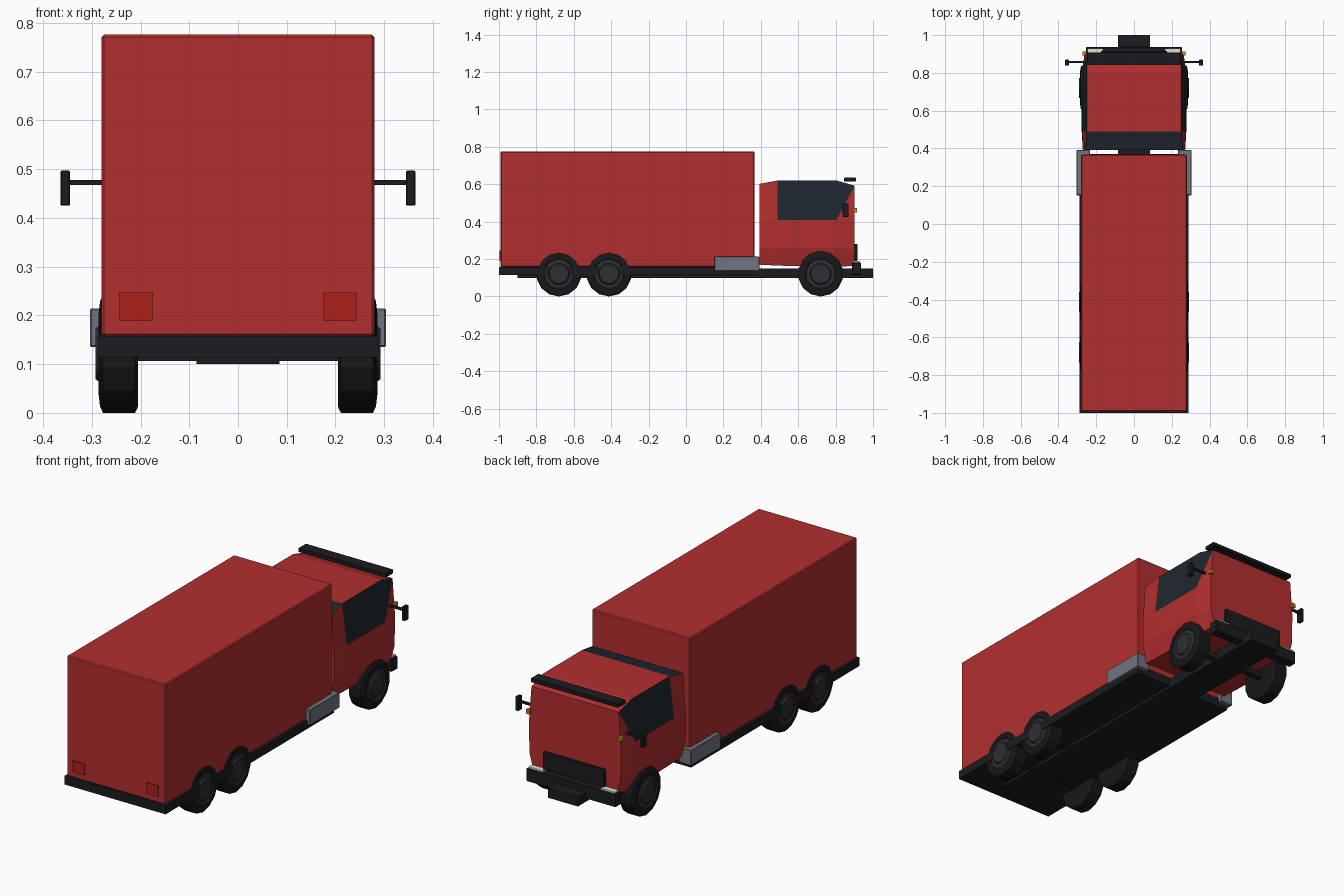
import bpy, bmesh, math

if "Cube" in bpy.data.objects:
    bpy.data.objects.remove(bpy.data.objects["Cube"])


def material(name, rgb):
    m = bpy.data.materials.new(name)
    m.diffuse_color = (*rgb, 1)
    m.use_nodes = True
    m.node_tree.nodes["Principled BSDF"].inputs["Base Color"].default_value = m.diffuse_color
    return m


RED = material("red_paint", (0.45, 0.028, 0.028))
BLACK = material("black", (0.011, 0.012, 0.014))
TYRE = material("tyre", (0.009, 0.009, 0.009))
RIM = material("rim", (0.027, 0.028, 0.034))
GLASS = material("glass", (0.014, 0.02, 0.028))
STEEL = material("steel", (0.16, 0.18, 0.21))
AMBER = material("amber", (0.6, 0.22, 0.02))
TAIL = material("tail_red", (0.42, 0.015, 0.01))
LAMP = material("lamp_white", (0.75, 0.75, 0.68))


def finish(name, bm, *mats):
    bmesh.ops.recalc_face_normals(bm, faces=bm.faces[:])
    me = bpy.data.meshes.new(name)
    bm.to_mesh(me)
    bm.free()
    for m in mats:
        me.materials.append(m)
    ob = bpy.data.objects.new(name, me)
    bpy.context.collection.objects.link(ob)
    return ob


def box(name, x, y, z, mat, bevel=0.0, mirror=False):
    """Box from (min, max) ranges, optionally mirrored across x = 0."""
    bm = bmesh.new()
    bmesh.ops.create_cube(bm, size=1)
    for v in bm.verts:
        for i, (lo, hi) in enumerate((x, y, z)):
            v.co[i] = lo + (v.co[i] + 0.5) * (hi - lo)
    if bevel:
        bmesh.ops.bevel(bm, geom=bm.edges[:], offset=bevel, segments=1, affect='EDGES')
    ob = finish(name, bm, mat)
    if mirror:
        ob.modifiers.new("mirror", 'MIRROR')
    return ob


# Chassis, deck and cargo box
box("chassis_beam", (-0.085, 0.085), (-0.90, 1.0), (0.10, 0.15), BLACK)
box("cargo_deck", (-0.288, 0.288), (-1.0, 0.37), (0.114, 0.158), BLACK)
box("cargo_box", (-0.28, 0.28), (-0.992, 0.367), (0.157, 0.776), RED, 0.005)
box("tail_light", (0.175, 0.243), (-0.998, -0.98), (0.19, 0.247), TAIL, mirror=True)
box("side_tank", (0.232, 0.304), (0.152, 0.392), (0.135, 0.214), STEEL, 0.003, True)

# Cab: sections along y, each with four (half width, height) points
sections = [
    (0.392, [(0.250, 0.170), (0.271, 0.260), (0.271, 0.41), (0.258, 0.602)]),
    (0.490, [(0.252, 0.165), (0.277, 0.260), (0.275, 0.41), (0.250, 0.620)]),
    (0.805, [(0.252, 0.157), (0.277, 0.260), (0.275, 0.41), (0.250, 0.620)]),
    (0.902, [(0.238, 0.165), (0.260, 0.250), (0.262, 0.41), (0.248, 0.592)]),
]
bm = bmesh.new()
rings = []
for y, pts in sections:
    ring = [bm.verts.new((w, y, z)) for w, z in pts]
    ring += [bm.verts.new((-w, y, z)) for w, z in reversed(pts)]
    rings.append(ring)
bm.faces.new(rings[0])
bm.faces.new(rings[-1])
for s in range(3):
    a, b = rings[s], rings[s + 1]
    for i in range(8):
        j = (i + 1) % 8
        window = i in (2, 4)
        if s == 2 and window:
            # Sloping front edge of the side window
            low, top = (i, j) if i == 2 else (j, i)
            bm.faces.new((a[low], b[top], a[top])).material_index = 1
            bm.faces.new((a[low], b[low], b[top]))
        else:
            f = bm.faces.new((a[i], a[j], b[j], b[i]))
            if (s == 1 and window) or (s == 0 and i == 3):
                f.material_index = 1
finish("cab", bm, RED, GLASS)

# Cab fittings
box("roof_visor", (-0.25, 0.25), (0.845, 0.908), (0.615, 0.636), BLACK, 0.003)
box("grille", (-0.175, 0.175), (0.89, 0.916), (0.19, 0.28), BLACK, 0.003)
box("front_bumper", (-0.255, 0.255), (0.888, 0.936), (0.115, 0.182), BLACK, 0.004)
box("headlight", (0.165, 0.245), (0.895, 0.930), (0.175, 0.190), LAMP, mirror=True)
box("corner_marker", (0.252, 0.272), (0.892, 0.914), (0.45, 0.472), AMBER, mirror=True)
box("mirror_arm", (0.25, 0.35), (0.852, 0.863), (0.467, 0.478), BLACK, mirror=True)
box("mirror_head", (0.345, 0.364), (0.838, 0.870), (0.425, 0.497), BLACK, 0.002, True)

# Wheels: (x, radius) profile lathed around the axle
SIDES = 14
profile = [(0.205, 0.0), (0.205, 0.108), (0.211, 0.121), (0.277, 0.121), (0.283, 0.108),
           (0.286, 0.082), (0.281, 0.078), (0.284, 0.058), (0.292, 0.052), (0.292, 0.0)]
for name, y in (("rear_wheel", -0.68), ("middle_wheel", -0.412), ("front_wheel", 0.72)):
    bm = bmesh.new()
    loops = []
    for x, r in profile:
        n = SIDES if r else 1
        loops.append([bm.verts.new((x, y + r * math.sin(math.tau * k / SIDES),
                                    0.121 - r * math.cos(math.tau * k / SIDES)))
                      for k in range(n)])
    for p, (a, b) in enumerate(zip(loops, loops[1:])):
        for k in range(SIDES):
            q = (k + 1) % SIDES
            quad = [a[k % len(a)], a[q % len(a)], b[q % len(b)], b[k % len(b)]]
            f = bm.faces.new(list(dict.fromkeys(quad)))
            f.material_index = 1 if p >= 5 else 0
    finish(name, bm, TYRE, RIM).modifiers.new("mirror", 'MIRROR')
    box(name + "_axle", (-0.21, 0.21), (y - 0.015, y + 0.015), (0.106, 0.136), BLACK)
